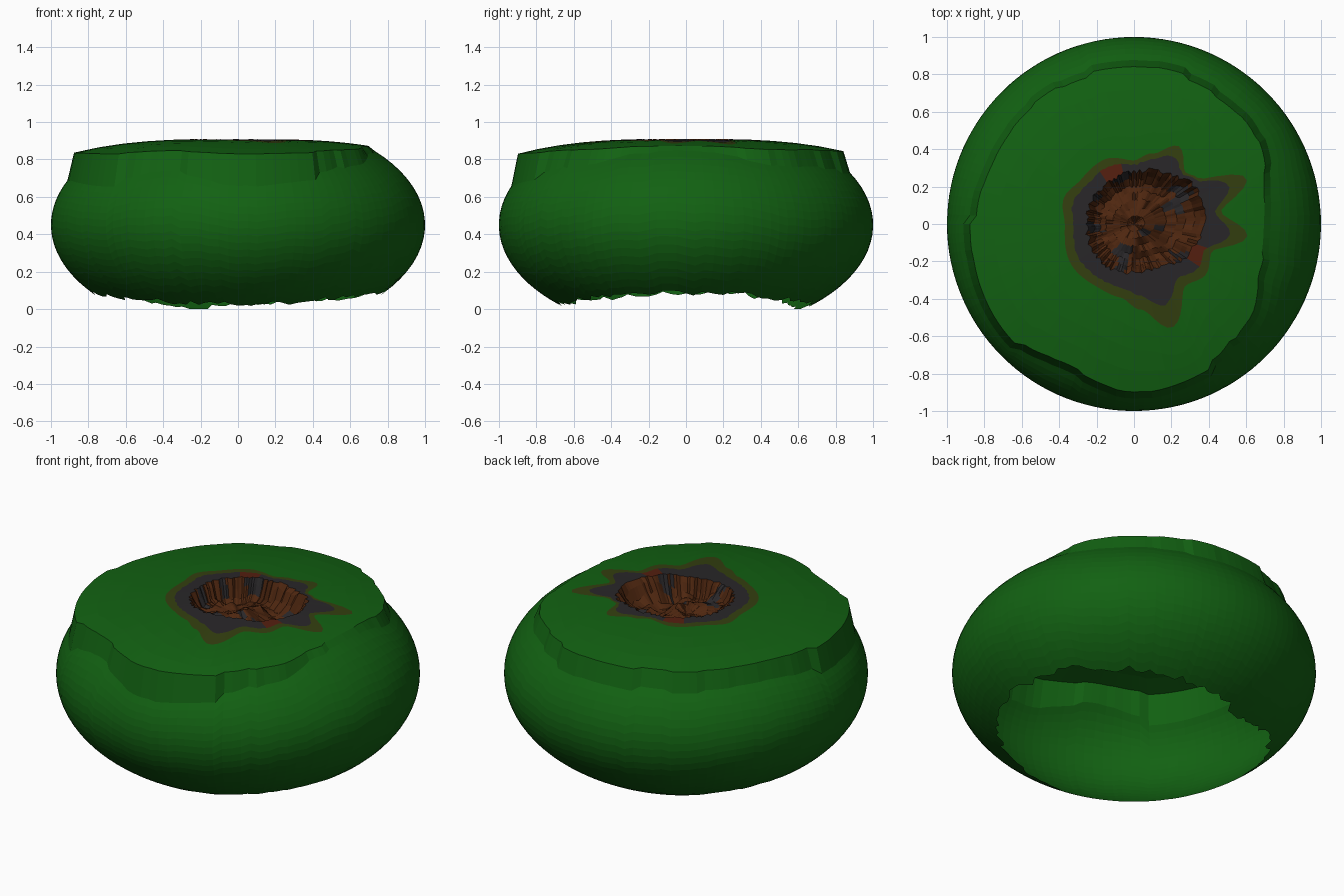
import bpy, bmesh, math, random
from mathutils import noise, Vector

if "Cube" in bpy.data.objects:
    bpy.data.objects.remove(bpy.data.objects["Cube"])

random.seed(4)
N = 120
MID, SEMI = 0.45, 0.58          # squashed ellipsoid of the shell


def material(name, rgb):
    m = bpy.data.materials.new(name)
    m.diffuse_color = (*rgb, 1)
    m.use_nodes = True
    m.node_tree.nodes["Principled BSDF"].inputs["Base Color"].default_value = m.diffuse_color
    return m


MATS = [material("green", (0.006, 0.12, 0.006)),
        material("olive", (0.034, 0.05, 0.005)),
        material("charcoal", (0.022, 0.020, 0.022)),
        material("brown", (0.078, 0.020, 0.005)),
        material("rust", (0.09, 0.014, 0.005))]


def table(pairs):
    """Periodic linear interpolation of radius by angle in degrees."""
    pts = sorted(pairs)
    pts = [(pts[-1][0] - 360, pts[-1][1])] + pts + [(pts[0][0] + 360, pts[0][1])]

    def f(a):
        for (a0, r0), (a1, r1) in zip(pts, pts[1:]):
            if a0 <= a <= a1:
                t = (a - a0) / (a1 - a0)
                t = t * t * (3 - 2 * t)
                return r0 + (r1 - r0) * t
    return f


lip_r = table([(0, .71), (45, .83), (90, .83), (120, .84), (150, .84), (180, .86),
               (225, .89), (245, .84), (270, .89), (300, .86), (318, .8), (340, .72)])
olive_r = table([(8, .47), (22, .65), (36, .42), (45, .39), (60, .48), (75, .39),
                 (90, .34), (115, .38), (140, .37), (160, .40), (180, .37), (215, .40),
                 (240, .39), (260, .40), (275, .46), (290, .59), (310, .43), (325, .47),
                 (340, .44), (354, .61)])
pit_r = table([(0, .38), (30, .38), (60, .32), (90, .28), (120, .26), (150, .26),
               (180, .25), (210, .26), (240, .27), (270, .26), (300, .26), (330, .33)])


def n(x, y, z=0):
    return noise.noise(Vector((x, y, z)))


def cap_z(r):
    return 0.91 - 0.11 * r ** 3


def ell_z(r):
    return MID + SEMI * math.sqrt(max(0, 1 - r * r))


def loft(name, rings, rule, centre=None):
    """Skin closed rings of points; rule(ring, segment) gives the material."""
    bm = bmesh.new()
    rows = [[bm.verts.new(p) for p in ring] for ring in rings]
    for i in range(len(rows) - 1):
        for j in range(N):
            k = (j + 1) % N
            f = bm.faces.new((rows[i][j], rows[i][k], rows[i + 1][k], rows[i + 1][j]))
            f.material_index = rule(i, j)
    if centre:
        c = bm.verts.new(centre)
        for j in range(N):
            f = bm.faces.new((rows[-1][j], rows[-1][(j + 1) % N], c))
            f.material_index = rule(len(rows) - 1, j)
    bmesh.ops.recalc_face_normals(bm, faces=bm.faces)
    me = bpy.data.meshes.new(name)
    bm.to_mesh(me)
    bm.free()
    for m in MATS:
        me.materials.append(m)
    ob = bpy.data.objects.new(name, me)
    bpy.context.collection.objects.link(ob)
    return ob


degs = [360 * j / N for j in range(N)]
steps = [random.uniform(-.025, .02) for _ in range(N // 4)]      # blocky torn lip
lip = [lip_r(d) + steps[j // 4] for j, d in enumerate(degs)]
skirt = [min(r + .035, .96) for r in lip]


def point(j, r, z):
    a = math.radians(degs[j])
    return (r * math.cos(a), r * math.sin(a), z)


# shell: open, torn lower rim up to the skirt of the cap
rim = []
for j, d in enumerate(degs):
    a = math.radians(d)
    z = .055 + .03 * math.cos(2 * a) + .02 * n(3 * math.cos(a), 3 * math.sin(a))
    z += random.uniform(-.012, .012) - .03 * math.exp(-((d - 116) / 14) ** 2)
    rim.append(max(.0, z))
rim[116 * N // 360] = 0
ROWS = 18
rings = []
for i in range(ROWS + 1):
    ring = []
    for j in range(N):
        p0 = math.asin((rim[j] - MID) / SEMI)
        p1 = math.asin((ell_z(skirt[j]) - MID) / SEMI)
        p = p0 + (p1 - p0) * i / ROWS
        ring.append(point(j, math.cos(p), MID + SEMI * math.sin(p)))
    rings.append(ring)
loft("shell", rings, lambda i, j: 0)

# cap: skirt, lip, flat top, then olive and charcoal stain bands around the pit
stain = [olive_r(d) for d in degs]
pit = [pit_r(d) + .012 * random.uniform(-1, 1) for d in degs]
char = [max(p + .015, p + (s - p) * .62) for p, s in zip(pit, stain)]
rings = [[point(j, skirt[j], ell_z(skirt[j])) for j in range(N)]]
for f in (1, .75, .5, .25, 0):
    rings.append([point(j, r, cap_z(r)) for j in range(N)
                  for r in [stain[j] + (lip[j] - stain[j]) * f]])
for edge in (char, pit):
    rings.append([point(j, edge[j], cap_z(edge[j])) for j in range(N)])


def cap_rule(i, j):
    if i < 5:
        return 0
    if i == 5:
        return 1
    d = degs[j]
    return 4 if 100 < d < 122 or 326 < d < 342 else 2


loft("cap", rings, cap_rule)

# pit: sunken crumpled bowl with a raised lump inside
rings = []
fracs = (1, .93, .85, .72, .6, .45, .3, .15)
for f in fracs:
    ring = []
    for j in range(N):
        r = pit[j] * f
        x, y, _ = point(j, r, 0)
        depth = .13 * min(1, (1 - f) / .2)
        lump = .06 * max(0, 1 - ((x + .02) ** 2 + (y + .05) ** 2) / .04)
        z = cap_z(r) - depth + lump
        if f < .95:
            z += .05 * n(9 * x, 9 * y) + .025 * n(22 * x, 22 * y, 3)
        ring.append((x, y, min(z, .905) if f < 1 else z))
    rings.append(ring)


def pit_rule(i, j):
    x, y, _ = rings[i][j]
    return 2 if n(6 * x + 4, 16 * y, 7) > .32 else 3


loft("pit", rings, pit_rule, (0, 0, .81))
